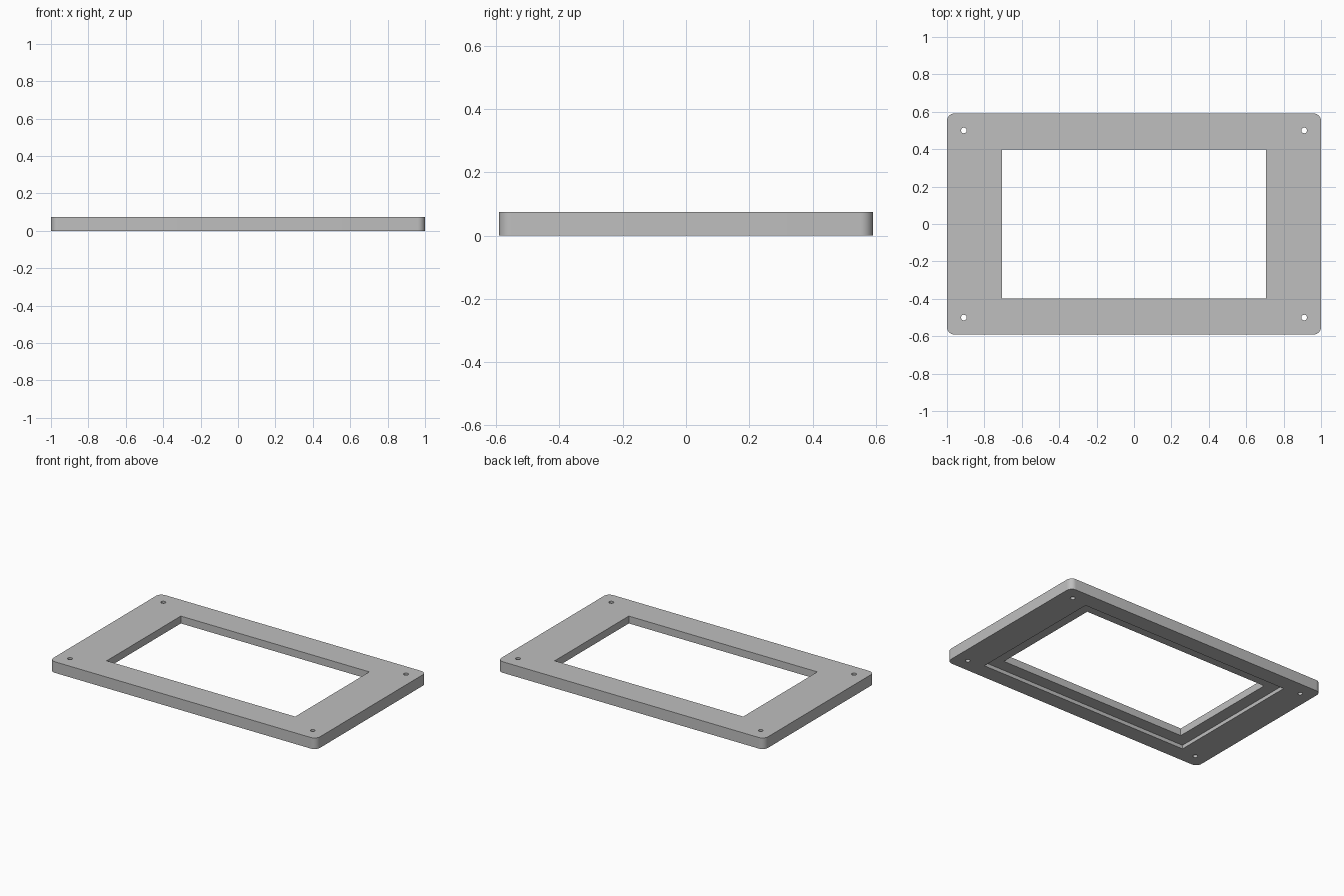
import bpy
import bmesh
from mathutils import Matrix

cube = bpy.data.objects.get("Cube")
if cube:
    bpy.data.objects.remove(cube, do_unlink=True)

WIDTH, DEPTH, HEIGHT = 2.0, 1.182, 0.075
OPENING = (1.414, 0.794)
RECESS = (1.584, 0.964)
RECESS_DEPTH = 0.025
CORNER_RADIUS, HOLE_RADIUS = 0.04, 0.015

grey = bpy.data.materials.new("light grey")
grey.use_nodes = True
colour = (0.52, 0.52, 0.52, 1)
grey.diffuse_color = colour
grey.node_tree.nodes["Principled BSDF"].inputs["Base Color"].default_value = colour


def finish(name, bm):
    mesh = bpy.data.meshes.new(name)
    bm.to_mesh(mesh)
    bm.free()
    mesh.materials.append(grey)
    obj = bpy.data.objects.new(name, mesh)
    bpy.context.collection.objects.link(obj)
    return obj


def box(name, size, low, high, radius=0):
    """Box between two heights, with optionally rounded upright edges."""
    bm = bmesh.new()
    place = Matrix.Translation((0, 0, (low + high) / 2))
    scale = Matrix.Diagonal((size[0], size[1], high - low, 1))
    bmesh.ops.create_cube(bm, size=1, matrix=place @ scale)
    if radius:
        upright = [e for e in bm.edges
                   if abs(e.verts[0].co.z - e.verts[1].co.z) > 0.01]
        bmesh.ops.bevel(bm, geom=upright, offset=radius, segments=8,
                        profile=0.5, affect='EDGES')
    return finish(name, bm)


def cylinder(name, x, y):
    bm = bmesh.new()
    bmesh.ops.create_cone(bm, cap_ends=True, segments=24, radius1=HOLE_RADIUS,
                          radius2=HOLE_RADIUS, depth=0.3,
                          matrix=Matrix.Translation((x, y, 0)))
    return finish(name, bm)


# Rounded plate
frame = box("bezel_frame", (WIDTH, DEPTH), 0, HEIGHT, CORNER_RADIUS)

# Window opening, recess on the underside and four screw holes
cutters = [box("opening_cutter", OPENING, -0.1, 0.2),
           box("recess_cutter", RECESS, -0.1, RECESS_DEPTH)]
cutters += [cylinder("screw_hole_cutter", x, y)
            for x in (-0.91, 0.91) for y in (-0.5, 0.5)]

bpy.context.view_layer.objects.active = frame
for cutter in cutters:
    cutter.hide_render = True
    cut = frame.modifiers.new("cut", 'BOOLEAN')
    cut.operation = 'DIFFERENCE'
    cut.solver = 'EXACT'
    cut.object = cutter
    bpy.ops.object.modifier_apply(modifier=cut.name)
    bpy.data.objects.remove(cutter, do_unlink=True)

# Smooth rounded corners and holes, sharp rims
bpy.ops.object.select_all(action='DESELECT')
frame.select_set(True)
bpy.ops.object.shade_smooth_by_angle()
